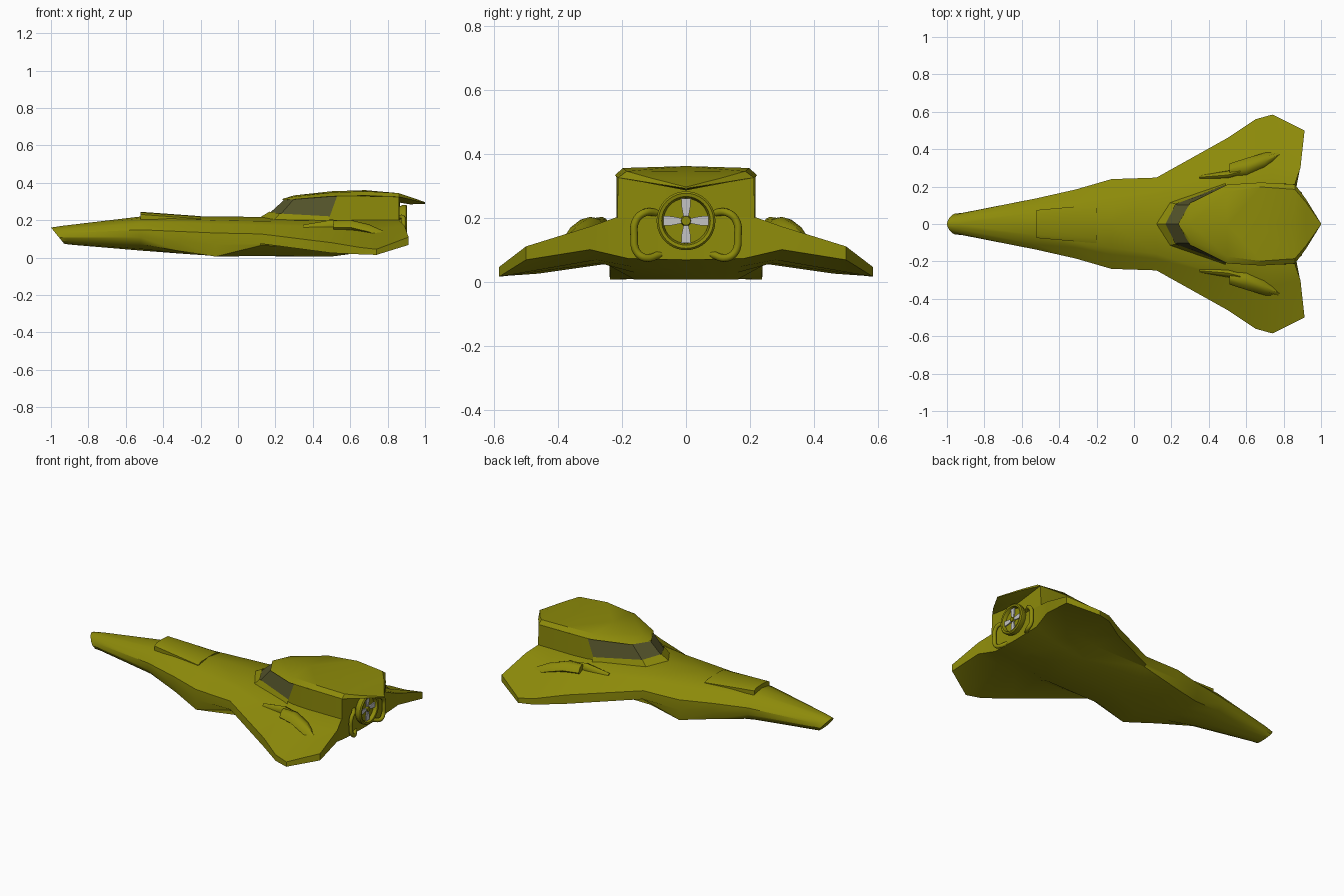
import bpy, bmesh, math
from mathutils import Matrix, Vector

if "Cube" in bpy.data.objects:
    bpy.data.objects.remove(bpy.data.objects["Cube"])


def material(name, rgb):
    mat = bpy.data.materials.new(name)
    mat.use_nodes = True
    mat.diffuse_color = (*rgb, 1)
    mat.node_tree.nodes["Principled BSDF"].inputs["Base Color"].default_value = (*rgb, 1)
    return mat


olive = material("olive paint", (.265, .255, .003))
glass = material("tinted glass", (.09, .088, .024))
steel = material("grey steel", (.55, .55, .55))


def finish(name, bm, mats, angle=32, mirror=False):
    """Turn a bmesh into an object with smooth-by-angle shading."""
    bmesh.ops.recalc_face_normals(bm, faces=bm.faces)
    mesh = bpy.data.meshes.new(name)
    bm.to_mesh(mesh)
    bm.free()
    obj = bpy.data.objects.new(name, mesh)
    bpy.context.collection.objects.link(obj)
    for mat in mats:
        mesh.materials.append(mat)
    if mirror:
        mod = obj.modifiers.new("other side", 'MIRROR')
        mod.use_axis = (False, True, False)
    bpy.ops.object.select_all(action='DESELECT')
    bpy.context.view_layer.objects.active = obj
    obj.select_set(True)
    bpy.ops.object.shade_smooth_by_angle(angle=math.radians(angle))
    return obj


def loft(name, halves, centres=None, mirror=False, angle=32):
    """Skin half sections (top to bottom) mirrored about their own centre line."""
    bm = bmesh.new()
    rings = []
    for i, half in enumerate(halves):
        c = centres[i] if centres else 0
        left = [bm.verts.new((x, c + y, z)) for x, y, z in half]
        right = [bm.verts.new((x, c - y, z)) for x, y, z in half[1:-1]]
        rings.append((left, [left[0], *right, left[-1]]))
    count = len(halves[0])
    for a, b in zip(rings, rings[1:]):
        for side in (0, 1):
            for k in range(count - 1):
                bm.faces.new((a[side][k], a[side][k + 1], b[side][k + 1], b[side][k]))
    # End walls join the upper points to the lower points of each side
    for ring in (rings[0], rings[-1]):
        for row in ring:
            for k in range((count - 1) // 2):
                corners = dict.fromkeys((row[k], row[k + 1], row[-2 - k], row[-1 - k]))
                bm.faces.new(list(corners))
    return finish(name, bm, [olive], angle, mirror)


def oval(x, lean, width, height, z, narrow):
    """Half of a leaning oval section, narrower towards its top."""
    turns = [math.pi * k / 7 for k in range(8)]
    return [(x - lean * math.cos(t), width * math.sin(t) * (1 - narrow * math.cos(t)),
             z + height * math.cos(t)) for t in turns]


# Hull and wings: x, top, shoulder y z, edge y, edge top and bottom, root y z, keel y z, bottom
stations = [
    (-.31, .222, .1, .207, .185, .14, .085, .165, .035, .09, .022, .022),
    (-.12, .22, .13, .2, .24, .132, .07, .238, .006, .12, .009, .012),
    (.12, .218, .16, .195, .248, .127, .075, .235, .065, .17, .009, .008),
    (.5, .215, .21, .2, .46, .08, .025, .25, .055, .16, .006, .006),
    (.65, .21, .22, .2, .56, .055, .018, .27, .058, .16, .028, .026),
    (.74, .21, .22, .2, .585, .045, .015, .28, .068, .16, .045, .042),
]
hull = [oval(-.965, .035, .053, .043, .118, .35), oval(-.92, .02, .06, .05, .12, .1),
        oval(-.52, 0, .141, .091, .129, 0)]
for x, top, ys, zs, ye, ze, zb, yr, zr, yk, zk, low in stations:
    middle = (x, ys + (ye - ys) * .3, zs + (ze - zs) * .3)
    hull.append([(x, 0, top), (x, ys, zs), middle, (x, ye, ze),
                 (x, ye, zb), (x, yr, zr), (x, yk, zk), (x, 0, low)])
hull.append([(.865, 0, .21), (.862, .22, .2), (.89, .3, .172), (.912, .5, .11),
             (.912, .5, .068), (.888, .3, .1), (.865, .18, .072), (.865, 0, .068)])
loft("hull", hull)

# Raised cover on the nose
cover = [[(x, 0, top), (x, y * .75, top - .003), (x, y, top - .014), (x, y, .17), (x, 0, .17)]
         for x, y, top in ((-.52, .075, .245), (-.2, .103, .222))]
loft("nose_cover", cover)


def shell(name, lower, upper, glazed=0):
    """Wall between two half outlines, the first segments glazed."""
    bm = bmesh.new()
    for sign in (1, -1):
        rows = [[bm.verts.new((x, sign * y, z)) for x, y, z in row] for row in (lower, upper)]
        for k in range(len(lower) - 1):
            face = bm.faces.new((rows[0][k], rows[0][k + 1], rows[1][k + 1], rows[1][k]))
            face.material_index = 1 if k < glazed else 0
    bmesh.ops.remove_doubles(bm, verts=bm.verts, dist=.0001)
    return finish(name, bm, [olive, glass], 20)


# Cabin walls with the windscreen and side windows
base = [(.14, 0, .212), (.205, .104, .205), (.485, .207, .205),
        (.63, .217, .19), (.862, .215, .19), (.865, 0, .19)]
eaves = [(.25, 0, .312), (.3, .1, .315), (.53, .207, .33),
         (.63, .218, .33), (.862, .212, .325), (.865, 0, .295)]
shell("cabin", base, eaves, 2)

# Window sill strip
sill_out = [(.118, 0, .216), (.19, .115, .2), (.49, .218, .195)]
sill_in = [(.168, 0, .246), (.224, .107, .236), (.49, .209, .221)]
shell("window_sill", sill_out, sill_in)

# Roof with a pointed tail: x, centre z, shoulder y z, edge y z, underside z
roof = [
    (.237, .314, .002, .313, .003, .308, .307),
    (.3, .333, .085, .326, .112, .312, .31),
    (.5, .355, .175, .348, .211, .328, .32),
    (.68, .361, .198, .355, .222, .332, .325),
    (.86, .343, .185, .345, .212, .325, .295),
    (.92, .325, .115, .325, .132, .312, .285),
    (1, .297, .002, .296, .003, .292, .288),
]
loft("roof", [[(x, 0, zc), (x, ys, zs), (x, ye, ze), (x, 0, zu)]
              for x, zc, ys, zs, ye, ze, zu in roof])

# Wing fairings with a blunt intake, and the ramp leading into each
pod = [(.51, .285, .038, .2, .12), (.6, .3, .052, .202, .12),
       (.7, .335, .046, .178, .11), (.8, .382, .015, .133, .1)]
loft("wing_fairing", [[(x, 0, top), (x, w * .55, top - .008), (x, w, top - .04), (x, 0, low)]
                      for x, c, w, top, low in pod], [p[1] for p in pod], True, 50)
ramp = [(.35, .25, .012, .176), (.5, .262, .022, .202), (.57, .28, .02, .2)]
loft("intake_ramp", [[(x, 0, top), (x, w * .6, top - .006), (x, w, top - .035), (x, 0, .13)]
                     for x, c, w, top in ramp], [r[1] for r in ramp], True, 50)

# Engine: a revolved housing with a rolled lip and recessed back plate
HUB_Z = .19
profile = [(.8, .085), (.87, .086), (.88, .092), (.898, .092), (.904, .086),
           (.902, .076), (.892, .072), (.88, .07), (.88, 0)]
bm = bmesh.new()
points = [bm.verts.new((x, 0, HUB_Z + r)) for x, r in profile]
edges = [bm.edges.new(pair) for pair in zip(points, points[1:])]
bmesh.ops.spin(bm, geom=points + edges, cent=(0, 0, HUB_Z), axis=(1, 0, 0),
               angle=math.tau, steps=40, use_merge=True)
bmesh.ops.remove_doubles(bm, verts=bm.verts, dist=.0001)
finish("engine_housing", bm, [olive])

# Four flared fan blades
bm = bmesh.new()
outline = [(-.008, .014), (.008, .014), (.014, .045), (.015, .07), (-.015, .07), (-.014, .045)]
for k in range(4):
    turn = Matrix.Rotation(k * math.pi / 2, 3, 'X')
    corners = [turn @ Vector((0, y, z)) + Vector((.883, 0, HUB_Z)) for y, z in outline]
    face = bm.faces.new([bm.verts.new(p) for p in corners])
    extruded = bmesh.ops.extrude_face_region(bm, geom=[face])
    moved = [v for v in extruded["geom"] if isinstance(v, bmesh.types.BMVert)]
    bmesh.ops.translate(bm, verts=moved, vec=(.007, 0, 0))
finish("fan_blades", bm, [steel])

# Fan hub
bm = bmesh.new()
bmesh.ops.create_cone(bm, cap_ends=True, segments=20, radius1=.018, radius2=.014, depth=.02,
                      matrix=Matrix.Translation((.886, 0, HUB_Z)) @ Matrix.Rotation(math.pi / 2, 4, 'Y'))
finish("fan_hub", bm, [olive])

# Bent pipes on both sides of the engine
path = [(.855, .09, .215), (.882, .13, .215), (.886, .157, .19), (.886, .162, .14),
        (.886, .155, .095), (.886, .13, .075), (.855, .08, .085)]
for side, sign in (("left", 1), ("right", -1)):
    curve = bpy.data.curves.new(side + "_pipe", 'CURVE')
    curve.dimensions = '3D'
    curve.bevel_depth = .012
    curve.bevel_resolution = 3
    curve.resolution_u = 6
    curve.use_fill_caps = True
    spline = curve.splines.new('BEZIER')
    spline.bezier_points.add(len(path) - 1)
    for point, (x, y, z) in zip(spline.bezier_points, path):
        point.co = (x, sign * y, z)
        point.handle_left_type = point.handle_right_type = 'AUTO'
    curve.materials.append(olive)
    bpy.context.collection.objects.link(bpy.data.objects.new(side + "_engine_pipe", curve))
